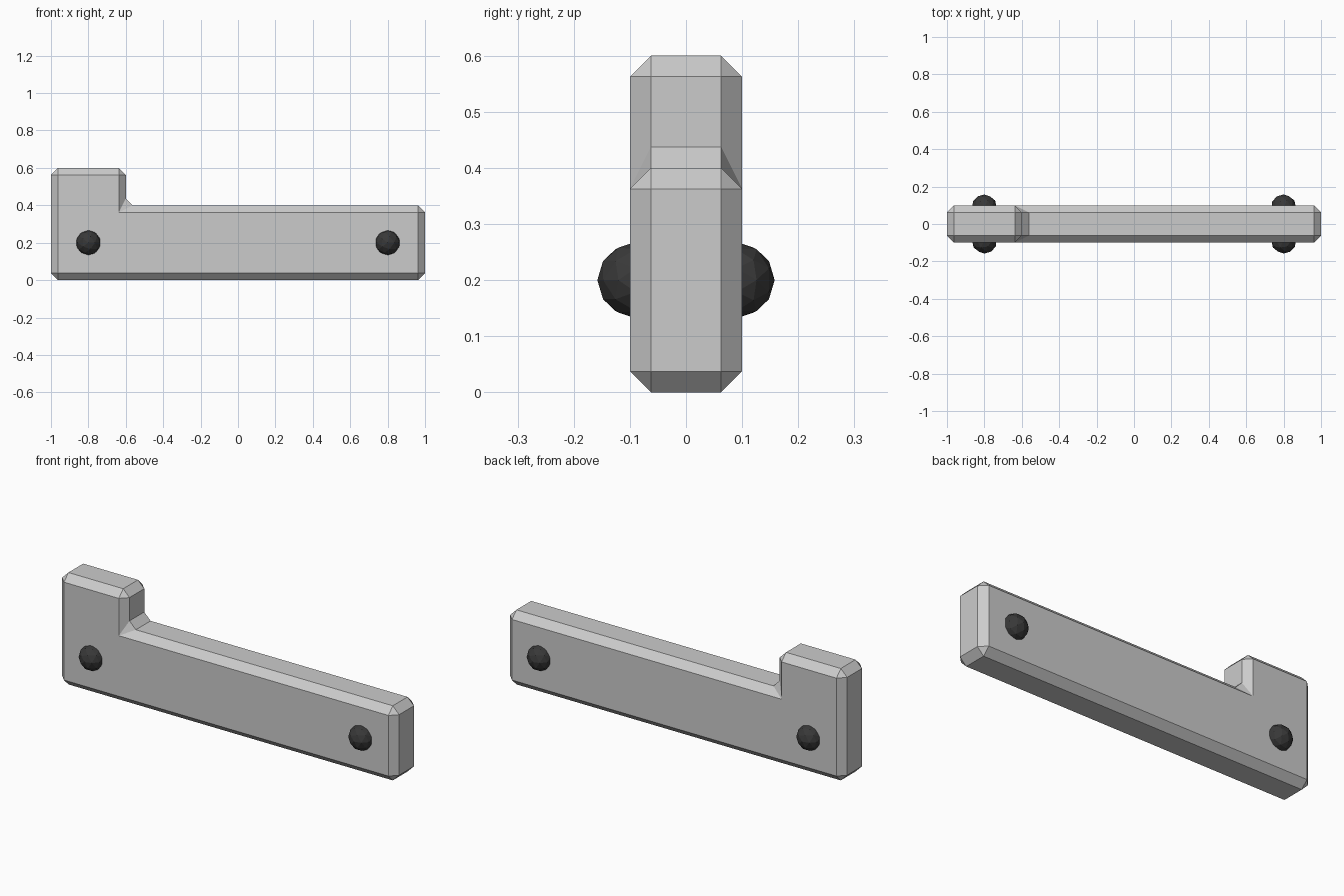
import bpy, bmesh
from math import radians

if "Cube" in bpy.data.objects:
    bpy.data.objects.remove(bpy.data.objects["Cube"])

# L-shaped plate, chamfered on every edge
profile = [(-1, 0), (1, 0), (1, 0.4), (-0.6, 0.4), (-0.6, 0.6), (-1, 0.6)]
bm = bmesh.new()
face = bm.faces.new([bm.verts.new((x, -0.1, z)) for x, z in profile])
ext = bmesh.ops.extrude_face_region(bm, geom=[face])
bmesh.ops.translate(bm, vec=(0, 0.2, 0),
                    verts=[v for v in ext["geom"] if isinstance(v, bmesh.types.BMVert)])
bmesh.ops.recalc_face_normals(bm, faces=bm.faces[:])
mesh = bpy.data.meshes.new("plate")
bm.to_mesh(mesh)
bm.free()
plate = bpy.data.objects.new("plate", mesh)
bpy.context.collection.objects.link(plate)
bevel = plate.modifiers.new("chamfer", 'BEVEL')
bevel.width = 0.0375
bevel.segments = 1
bevel.offset_type = 'OFFSET'
bevel.limit_method = 'ANGLE'
bevel.angle_limit = radians(30)

# Dark faceted studs, two on each side
dark = bpy.data.materials.new("dark_metal")
dark.diffuse_color = (0.04, 0.04, 0.04, 1)
dark.use_nodes = True
dark.node_tree.nodes["Principled BSDF"].inputs["Base Color"].default_value = dark.diffuse_color
for x in (-0.8, 0.8):
    for side, name in ((-1, "front_stud"), (1, "back_stud")):
        bpy.ops.mesh.primitive_ico_sphere_add(
            subdivisions=2, radius=0.068, location=(x, side * 0.09, 0.2),
            rotation=(radians(90), 0, 0))
        stud = bpy.context.object
        stud.name = name
        stud.data.materials.append(dark)
